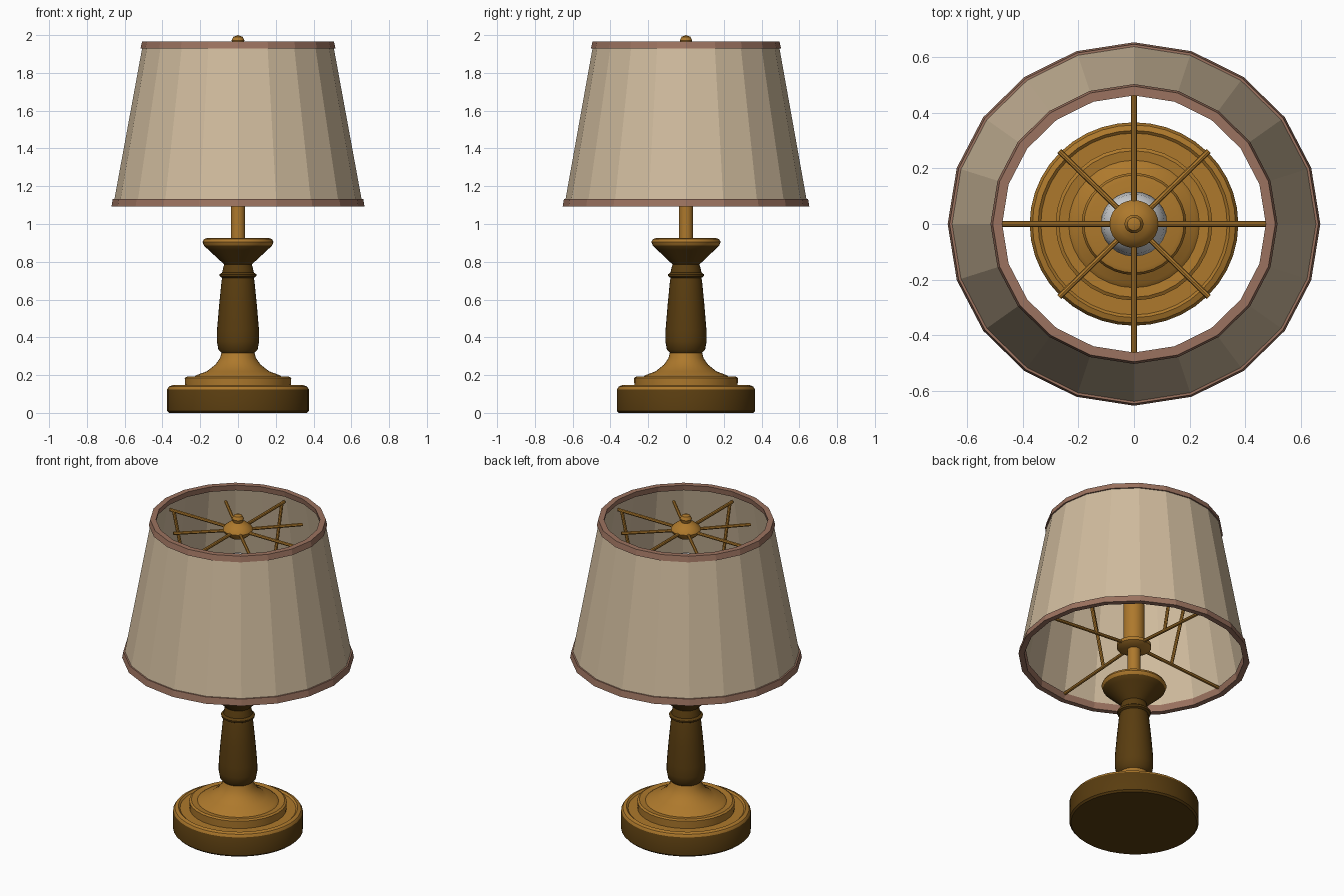
import bpy, bmesh, math
from mathutils import Vector

cube = bpy.data.objects.get("Cube")
if cube:
    bpy.data.objects.remove(cube, do_unlink=True)

SQUASH = 0.975  # the lamp is slightly narrower front to back


def material(name, rgb):
    m = bpy.data.materials.new(name)
    m.use_nodes = True
    m.diffuse_color = (*rgb, 1)
    m.node_tree.nodes["Principled BSDF"].inputs["Base Color"].default_value = (*rgb, 1)
    return m


GOLD = material("gold wood", (0.42, 0.19, 0.025))
DARK = material("dark brown wood", (0.10, 0.046, 0.005))
LINEN = material("linen", (0.63, 0.50, 0.34))
TRIM = material("rose brown trim", (0.33, 0.17, 0.115))
GLASS = material("bulb glass", (0.62, 0.63, 0.64))


def finish(bm, name, mats, smooth):
    bmesh.ops.recalc_face_normals(bm, faces=bm.faces[:])
    mesh = bpy.data.meshes.new(name)
    bm.to_mesh(mesh)
    bm.free()
    for m in mats:
        mesh.materials.append(m)
    ob = bpy.data.objects.new(name, mesh)
    bpy.context.collection.objects.link(ob)
    if smooth:
        bpy.ops.object.select_all(action="DESELECT")
        ob.select_set(True)
        bpy.context.view_layer.objects.active = ob
        bpy.ops.object.shade_smooth_by_angle(angle=math.radians(35))
    return ob


def lathe(name, profile, mats, sides=32, closed=False, smooth=True, rule=None):
    """Spin (radius, height) points round z; rule(height) picks the material."""
    bm = bmesh.new()
    rings = []
    for r, z in profile:
        if r == 0:
            rings.append([bm.verts.new((0, 0, z))] * sides)
        else:
            turn = [math.tau * i / sides for i in range(sides)]
            rings.append([bm.verts.new((r * math.cos(a), r * math.sin(a) * SQUASH, z)) for a in turn])
    pairs = list(zip(rings, rings[1:]))
    if closed:
        pairs.append((rings[-1], rings[0]))
    for low, high in pairs:
        for i in range(sides):
            j = (i + 1) % sides
            corners = list(dict.fromkeys((low[i], low[j], high[j], high[i])))
            face = bm.faces.new(corners)
            if rule:
                face.material_index = rule(face.calc_center_median().z)
    return finish(bm, name, mats, smooth)


def rods(name, start, end, count, offset, radius):
    """Radial wires running from one (radius, height) point to another."""
    bm = bmesh.new()
    for i in range(count):
        a = offset + math.tau * i / count
        out = Vector((math.cos(a), math.sin(a) * SQUASH, 0))
        p, q = (out * r + Vector((0, 0, z)) for r, z in (start, end))
        rot = (q - p).to_track_quat("Z", "Y").to_matrix().to_4x4()
        rot.translation = (p + q) / 2
        bmesh.ops.create_cone(bm, cap_ends=True, segments=8, radius1=radius,
                              radius2=radius, depth=(q - p).length, matrix=rot)
    return finish(bm, name, [GOLD], True)


# Round base: dark sides and underside, gold top
lathe("base", [(0, 0), (0.365, 0), (0.375, 0.01), (0.375, 0.125), (0.365, 0.14),
               (0.345, 0.147), (0.335, 0.138), (0, 0.138)],
      [DARK, GOLD], sides=40, rule=lambda z: int(z > 0.128))

# Stepped, flared foot
lathe("foot", [(0, 0.13), (0.28, 0.13), (0.282, 0.185), (0.27, 0.192), (0.235, 0.188),
               (0.22, 0.2), (0.165, 0.22), (0.12, 0.255), (0.095, 0.29),
               (0.086, 0.325), (0, 0.325)], [GOLD])

# Turned column with collar
lathe("column", [(0, 0.315), (0.085, 0.315), (0.104, 0.335), (0.112, 0.38), (0.111, 0.44),
                 (0.1, 0.57), (0.087, 0.70), (0.083, 0.715), (0.096, 0.722), (0.098, 0.733),
                 (0.084, 0.743), (0.078, 0.77), (0.072, 0.79), (0, 0.79)], [DARK])

# Flared cup: dark underside, gold rim and top
lathe("cup", [(0, 0.785), (0.072, 0.785), (0.11, 0.82), (0.155, 0.862), (0.18, 0.885),
              (0.188, 0.905), (0.18, 0.92), (0.165, 0.925), (0, 0.925)],
      [DARK, GOLD], rule=lambda z: int(z > 0.88))

# Stem, lower wire hub and bulb socket
lathe("stem", [(0, 0.92), (0.038, 0.92), (0.038, 1.21), (0, 1.21)], [GOLD], sides=20)
lathe("lower_hub", [(0, 1.145), (0.07, 1.145), (0.1, 1.16), (0.1, 1.18), (0.07, 1.195),
                    (0, 1.195)], [GOLD], sides=24)
lathe("socket", [(0, 1.19), (0.062, 1.19), (0.062, 1.44), (0, 1.44)], [GOLD], sides=24)

# Bulb
lathe("bulb", [(0, 1.43), (0.055, 1.43), (0.065, 1.48), (0.1, 1.54), (0.12, 1.61),
               (0.11, 1.67), (0.08, 1.715), (0.04, 1.738), (0, 1.745)], [GLASS], sides=24)

# Upper hub with finial
lathe("finial_hub", [(0, 1.85), (0.05, 1.86), (0.08, 1.885), (0.088, 1.905), (0.08, 1.92),
                     (0.055, 1.94), (0.028, 1.952), (0.034, 1.972), (0.024, 1.991),
                     (0, 2.0)], [GOLD], sides=24)

# Wire frame
rods("long_upper_spokes", (0.05, 1.9), (0.475, 1.9), 4, 0, 0.01)
rods("short_upper_spokes", (0.05, 1.9), (0.38, 1.905), 4, math.pi / 4, 0.01)
rods("lower_spokes", (0.05, 1.17), (0.645, 1.13), 4, 0, 0.01)
rods("frame_struts", (0.28, 1.155), (0.45, 1.9), 4, 0, 0.01)

# Faceted shade and its two trim bands
lathe("shade", [(0.66, 1.1), (0.503, 1.955), (0.485, 1.955), (0.642, 1.1)],
      [LINEN], sides=20, closed=True, smooth=False)
lathe("lower_trim", [(0.67, 1.092), (0.663, 1.132), (0.63, 1.132), (0.637, 1.092)],
      [TRIM], sides=20, closed=True, smooth=False)
lathe("upper_trim", [(0.516, 1.93), (0.508, 1.965), (0.474, 1.965), (0.48, 1.93)],
      [TRIM], sides=20, closed=True, smooth=False)
